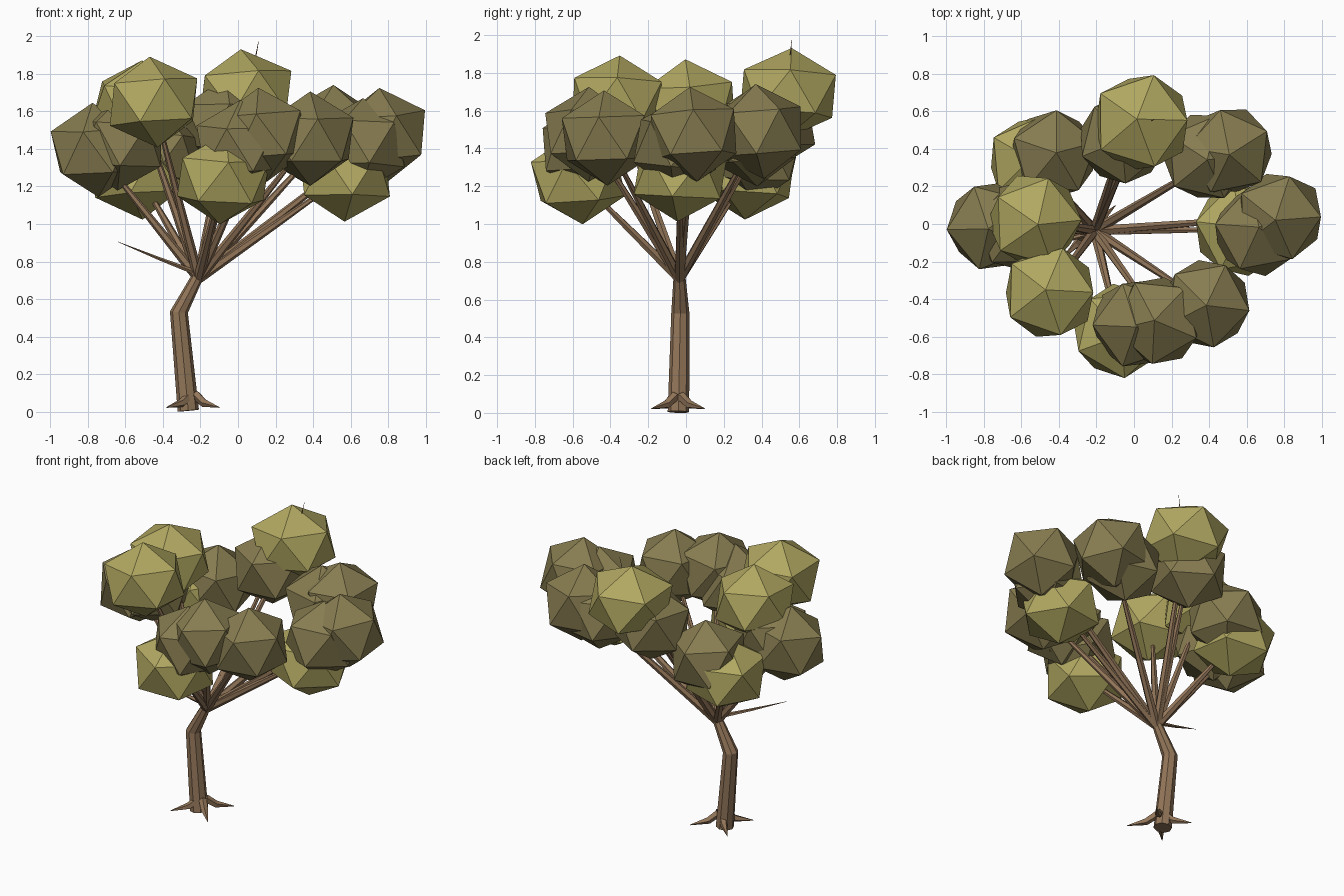
import bpy, bmesh, math, random
from mathutils import Vector, Matrix

if "Cube" in bpy.data.objects:
    bpy.data.objects.remove(bpy.data.objects["Cube"])

random.seed(4)


def material(name, rgb):
    m = bpy.data.materials.new(name)
    m.diffuse_color = (*rgb, 1)
    m.use_nodes = True
    m.node_tree.nodes["Principled BSDF"].inputs["Base Color"].default_value = m.diffuse_color
    return m


BARK = material("bark", (0.29, 0.18, 0.10))
LIGHT = material("leaf_light", (0.44, 0.39, 0.12))
DARK = material("leaf_dark", (0.24, 0.20, 0.08))


def finish(name, bm, mat):
    bmesh.ops.recalc_face_normals(bm, faces=bm.faces)
    me = bpy.data.meshes.new(name)
    bm.to_mesh(me)
    bm.free()
    me.materials.append(mat)
    ob = bpy.data.objects.new(name, me)
    bpy.context.collection.objects.link(ob)
    return ob


def tube(name, pts, radii, sides):
    """Faceted tapering tube through the points."""
    pts = [Vector(p) for p in pts]
    bm = bmesh.new()
    rings = []
    for i, (p, r) in enumerate(zip(pts, radii)):
        d = pts[min(i + 1, len(pts) - 1)] - pts[max(i - 1, 0)]
        q = Vector((0, 0, 1)).rotation_difference(d.normalized())
        rings.append([bm.verts.new(p + q @ Vector((r * math.cos(a), r * math.sin(a), 0)))
                      for a in (2 * math.pi * k / sides for k in range(sides))])
    for a, b in zip(rings, rings[1:]):
        for k in range(sides):
            n = (k + 1) % sides
            bm.faces.new((a[k], a[n], b[n], b[k]))
    bm.faces.new(rings[0])
    bm.faces.new(rings[-1])
    return finish(name, bm, BARK)


def clump(name, pos, mat, r, wide):
    """Leaf clump: a slightly tilted icosahedron, widened sideways."""
    bm = bmesh.new()
    bmesh.ops.create_icosphere(bm, subdivisions=1, radius=r)
    tilt = (Matrix.Rotation(random.uniform(-0.1, 0.1), 4, 'X')
            @ Matrix.Rotation(random.uniform(-0.1, 0.1), 4, 'Y')
            @ Matrix.Rotation(random.uniform(0, 6.28), 4, 'Z'))
    bm.transform(Matrix.Translation(pos) @ Matrix.Diagonal((wide, wide, 1, 1)) @ tilt)
    return finish(name, bm, mat)


# Bent trunk
tube("trunk", [(-0.265, -0.04, 0.005), (-0.315, -0.03, 0.53), (-0.205, -0.035, 0.74)],
     [0.057, 0.048, 0.03], 8)

# Flared roots
for i in range(4):
    a = math.pi / 4 + math.pi / 2 * i
    c, s = math.cos(a), math.sin(a)
    tube(f"root_{i}", [(-0.24 + c * d, -0.042 + s * d, z)
                       for d, z in ((0.02, 0.09), (0.085, 0.045), (0.2, 0.022))],
         [0.026, 0.023, 0.002], 5)

# Leaf clumps
light = [(-0.45, -0.365, 1.65), (0.04, 0.54, 1.69), (-0.08, -0.57, 1.24),
         (0.57, -0.03, 1.255), (-0.53, 0.33, 1.265), (-0.53, 0.02, 1.63)]
dark = [(-0.76, -0.01, 1.395), (-0.63, -0.01, 1.43), (0.775, 0.04, 1.475),
        (0.385, -0.425, 1.455), (0.13, -0.515, 1.475), (0.01, -0.53, 1.41),
        (0.505, 0.39, 1.49), (0.39, 0.36, 1.45), (-0.06, 0.45, 1.53),
        (-0.43, 0.37, 1.36), (0.66, -0.04, 1.42)]
for i, p in enumerate(light):
    clump(f"leaf_clump_light_{i}", p, LIGHT, 0.243, 1.18 if i == 1 else 1.12)
for i, p in enumerate(dark):
    clump(f"leaf_clump_dark_{i}", p, DARK, 0.252, 1.03)

# Branches fanning out from the top of the trunk
fork = Vector((-0.21, -0.035, 0.71))
ends = light + [dark[i] for i in (0, 2, 3, 4, 6, 8)]
for i, e in enumerate(ends):
    e = Vector(e)
    mid = fork.lerp(e, 0.55)
    tube(f"branch_{i}", [fork, mid, e], [0.028, 0.019, 0.008], 6)

# Bare twigs
tube("low_twig", [(-0.21, -0.04, 0.735), (-0.42, -0.105, 0.815), (-0.64, -0.17, 0.905)],
     [0.015, 0.009, 0.001], 5)
tube("top_twig", [(0.06, 0.54, 1.7), (0.09, 0.55, 1.87), (0.11, 0.56, 1.975)],
     [0.008, 0.004, 0.001], 4)
